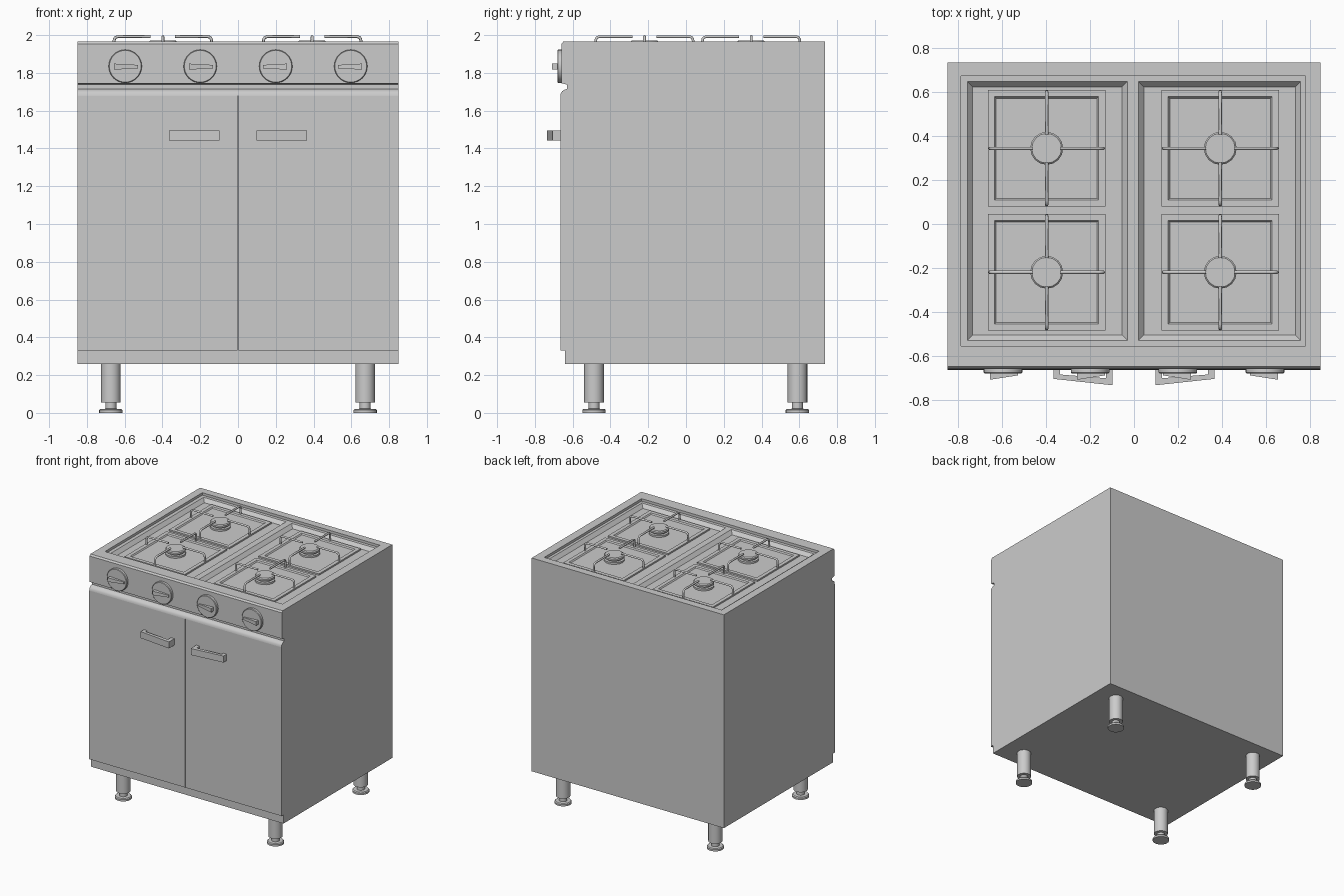
import bpy, bmesh, math
from mathutils import Vector

if "Cube" in bpy.data.objects:
    bpy.data.objects.remove(bpy.data.objects["Cube"])


def finish(name, bm, smooth=False):
    bmesh.ops.recalc_face_normals(bm, faces=bm.faces)
    me = bpy.data.meshes.new(name)
    bm.to_mesh(me)
    bm.free()
    ob = bpy.data.objects.new(name, me)
    bpy.context.collection.objects.link(ob)
    if smooth:
        bpy.ops.object.select_all(action='DESELECT')
        ob.select_set(True)
        bpy.context.view_layer.objects.active = ob
        bpy.ops.object.shade_smooth_by_angle(angle=math.radians(35))
    return ob


def skin(name, rings, smooth=False):
    """Bridge equal-length point rings and cap both ends."""
    bm = bmesh.new()
    loops = [[bm.verts.new(p) for p in r] for r in rings]
    n = len(loops[0])
    for a, b in zip(loops, loops[1:]):
        for i in range(n):
            j = (i + 1) % n
            bm.faces.new((a[i], a[j], b[j], b[i]))
    bm.faces.new(loops[0])
    bm.faces.new(loops[-1])
    return finish(name, bm, smooth)


def prism(name, pts, axis, lo, hi, smooth=False):
    """Extrude a 2D outline along x (outline yz) or z (outline xy)."""
    put = (lambda p, t: (t, *p)) if axis == 'x' else (lambda p, t: (*p, t))
    return skin(name, [[put(p, t) for p in pts] for t in (lo, hi)], smooth)


def rect_loft(name, cx, cy, rings):
    return skin(name, [[(cx + sx * hx, cy + sy * hy, z) for sx, sy in
                        ((-1, -1), (1, -1), (1, 1), (-1, 1))] for hx, hy, z in rings])


def lathe(name, centre, profile, n, axis='z'):
    """Revolve (radius, distance) pairs about z, or about -y for the front."""
    c = Vector(centre)
    rings = []
    for r, d in profile:
        ring = []
        for i in range(n):
            a = 2 * math.pi * i / n
            u, v = r * math.cos(a), r * math.sin(a)
            ring.append(c + Vector((u, v, d) if axis == 'z' else (u, -d, v)))
        rings.append(ring)
    return skin(name, rings, True)


# Cabinet body with control panel, finger groove and rounded lip
outline = [(-.64, .26), (.735, .26), (.735, 1.965), (-.65, 1.965), (-.66, 1.952),
           (-.66, 1.745), (-.63, 1.738), (-.63, 1.715), (-.643, 1.711),
           (-.655, 1.703), (-.663, 1.692), (-.665, 1.678), (-.64, 1.678)]
body = prism("cabinet_body", outline, 'x', -.85, .85, True)

# Sunken hob top and two sloped trays
FLOOR = 1.918
cutters = [rect_loft("hob_cutter", -.003, .06, [(.785, .615, 1.945), (.785, .615, 2.1)])]
for cx, h in ((-.395, .365), (.39, .37)):
    cutters.append(rect_loft("tray_cutter", cx, .06,
                             [(h - .025, .565, FLOOR), (h, .59, 1.945), (h, .59, 2.05)]))
bpy.context.view_layer.objects.active = body
for c in cutters:
    m = body.modifiers.new("recess", 'BOOLEAN')
    m.operation, m.solver, m.object = 'DIFFERENCE', 'EXACT', c
    bpy.ops.object.modifier_apply(modifier=m.name)
    bpy.data.objects.remove(c)

# Burners: pan, burner head and four-armed pot support
arm = [(.258, FLOOR), (.258, 1.968), (.256, 1.98), (.250, 1.988), (.238, 1.992), (.064, 1.992)]
for cx in (-.398, .393):
    for cy in (.345, -.22):
        rect_loft("burner_pan", cx, cy, [(.267, .265, FLOOR - .005), (.267, .265, 1.93),
                                         (.237, .235, 1.93), (.230, .228, 1.921)])
        lathe("burner_head", (cx, cy, 0), [(.075, 1.915), (.075, 1.935), (.058, 1.937),
              (.058, 1.948), (.075, 1.95), (.075, 1.964), (.068, 1.971)], 16)
        cu = bpy.data.curves.new("pot_support", 'CURVE')
        cu.dimensions = '3D'
        cu.bevel_depth, cu.bevel_resolution, cu.use_fill_caps = .008, 1, True
        for k in range(4):
            dx, dy = ((1, 0), (0, 1), (-1, 0), (0, -1))[k]
            s = cu.splines.new('POLY')
            s.points.add(len(arm) - 1)
            for p, (r, z) in zip(s.points, arm):
                p.co = (cx + dx * r, cy + dy * r, z, 1)
        bpy.context.collection.objects.link(bpy.data.objects.new("pot_support", cu))

# Doors and wedge-shaped pull handles, mirrored left and right
pull = [(.097, -.66), (.097, -.735), (.366, -.706), (.366, -.66), (.337, -.66),
        (.337, -.686), (.127, -.703), (.127, -.66)]
for side in (-1, 1):
    a, b = sorted((side * .003, side * .85))
    prism("door", [(-.665, .33), (-.63, .33), (-.63, 1.678), (-.665, 1.678)], 'x', a, b)
    prism("door_handle", [(side * x, y) for x, y in pull], 'z', 1.443, 1.495)

    # Control knobs: dial with tapered grip, wider toward the outside
    for kx in (.2, .597):
        x = side * kx
        lathe("knob_dial", (x, -.655, 1.835), [(.088, 0), (.088, .022), (.084, .026)], 32, 'y')
        skin("knob_grip", [[(x + side * dx, y, 1.833 + sz * hz) for y, sz in
                            ((-.675, -1), (yf, -1), (yf, 1), (-.675, 1))]
                           for dx, hz, yf in ((-.068, .009, -.69), (.06, .016, -.71))])

    # Adjustable feet
    for ly in (-.487, .59):
        lathe("leg", (side * .673, ly, 0), [(.062, 0), (.062, .014), (.056, .021), (.029, .022),
              (.029, .055), (.052, .056), (.052, .265)], 24)
